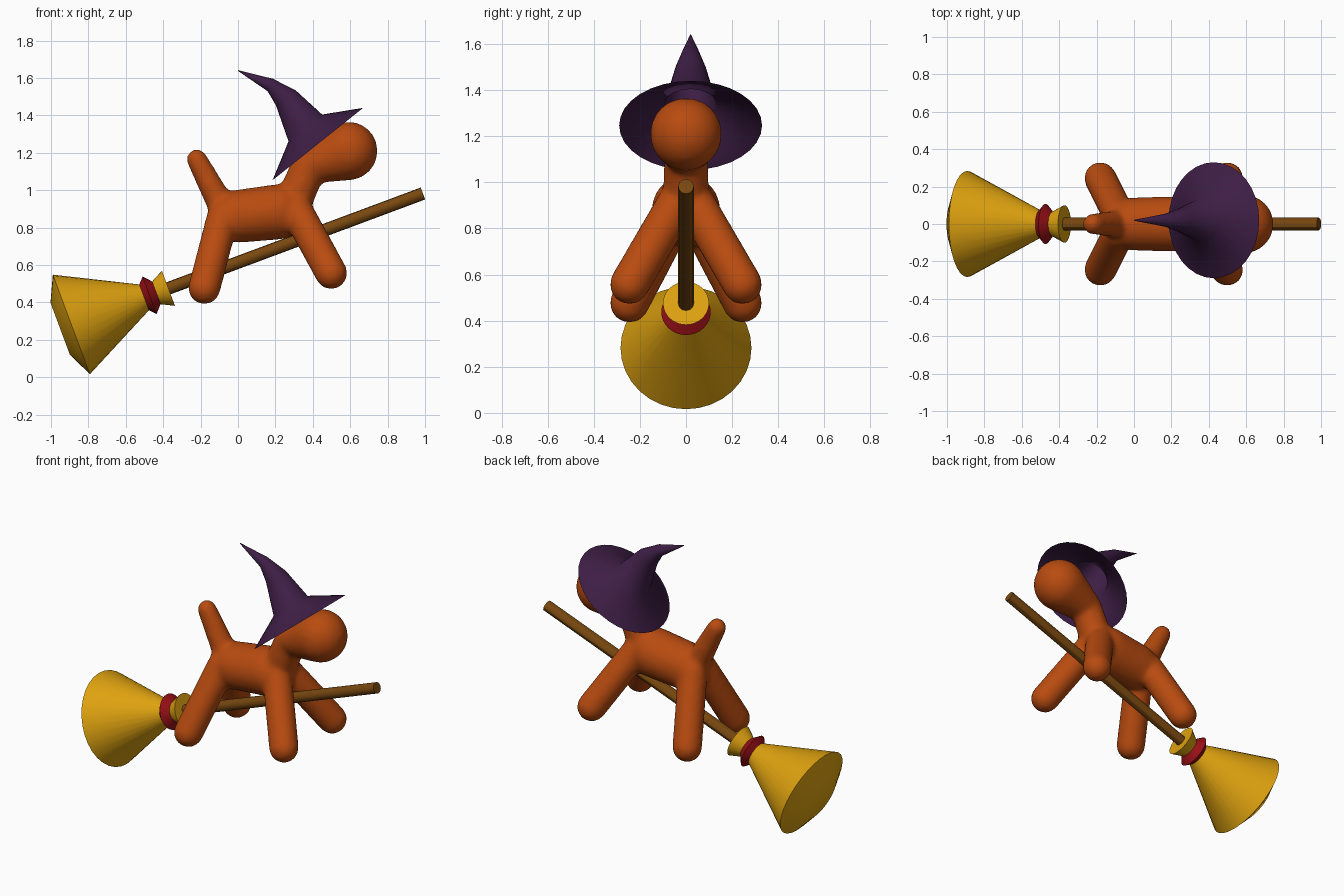
import bpy, bmesh, math
from mathutils import Vector

if "Cube" in bpy.data.objects:
    bpy.data.objects.remove(bpy.data.objects["Cube"])


def material(name, color):
    m = bpy.data.materials.new(name)
    m.diffuse_color = (*color, 1)
    m.use_nodes = True
    m.node_tree.nodes["Principled BSDF"].inputs["Base Color"].default_value = m.diffuse_color
    return m


def make_object(name, bm, mat, angle=None):
    mesh = bpy.data.meshes.new(name)
    bm.to_mesh(mesh)
    bm.free()
    mesh.materials.append(mat)
    ob = bpy.data.objects.new(name, mesh)
    bpy.context.collection.objects.link(ob)
    if angle:
        bpy.ops.object.select_all(action='DESELECT')
        bpy.context.view_layer.objects.active = ob
        ob.select_set(True)
        bpy.ops.object.shade_smooth_by_angle(angle=math.radians(angle))
    return ob


def loft(name, rings, mat, sides=32, cap_start=True, cap_end=True, angle=30):
    """Round skin through rings of (centre, radius, axis in the xz plane)."""
    bm = bmesh.new()
    loops = []
    for c, r, a in rings:
        a = Vector(a).normalized()
        v = Vector((0, 1, 0))
        u = v.cross(a)
        loops.append([bm.verts.new(Vector(c) + r * (u * math.cos(t) + v * math.sin(t)))
                      for t in (2 * math.pi * i / sides for i in range(sides))])
    for p, q in zip(loops, loops[1:]):
        for i in range(sides):
            j = (i + 1) % sides
            bm.faces.new((p[i], p[j], q[j], q[i]))
    if cap_start:
        bm.faces.new(loops[0][::-1])
    if cap_end:
        bm.faces.new(loops[-1])
    bmesh.ops.recalc_face_normals(bm, faces=bm.faces)
    return make_object(name, bm, mat, angle)


def add_capsule(bm, p, rp, q, rq):
    """Tapered capsule: convex hull of two balls."""
    pts = []
    for c, r in ((p, rp), (q, rq)):
        for i in range(1, 16):
            a = math.pi * i / 16
            for k in range(24):
                t = math.pi * k / 12
                pts.append(bm.verts.new(Vector(c) + r * Vector(
                    (math.sin(a) * math.cos(t), math.sin(a) * math.sin(t), math.cos(a)))))
    bmesh.ops.convex_hull(bm, input=pts)


orange = material("orange", (0.48, 0.07, 0.005))
yellow = material("straw", (0.73, 0.36, 0.005))
red = material("red", (0.31, 0.005, 0.008))
brown = material("wood", (0.19, 0.065, 0.005))
purple = material("purple", (0.048, 0.013, 0.06))

# Broom: every part is turned around one tilted axis, t runs to the bristles
axis = Vector((-0.937, 0, -0.349))
tie = Vector((-0.473, 0, 0.438))


def turned(name, profile, mat, sides=32):
    return loft(name, [(tie + axis * t, r, axis) for t, r in profile], mat, sides)


turned("broom_handle", [(-1.56, 0.034), (0, 0.034)], brown, 12)
turned("broom_collar", [(-0.108, 0.1), (0, 0.045)], yellow)
turned("broom_tie", [(-0.048, 0.055), (0, 0.107), (0.048, 0.055)], red)
turned("broom_bristles", [(0, 0.058), (0.446, 0.284), (0.51, 0.148)], yellow)

# Dog: overlapping capsules fused into one soft skin
bm = bmesh.new()
add_capsule(bm, (0.0, 0, 0.86), 0.142, (0.22, 0, 0.885), 0.148)      # body
add_capsule(bm, (-0.08, 0, 0.90), 0.075, (-0.22, 0, 1.165), 0.056)   # tail
add_capsule(bm, (0.29, 0, 0.92), 0.10, (0.38, 0, 1.13), 0.095)       # neck
add_capsule(bm, (0.38, 0, 1.13), 0.095, (0.59, 0, 1.21), 0.157)      # head
for s in (-1, 1):
    add_capsule(bm, (-0.08, 0.045 * s, 0.86), 0.087, (-0.18, 0.245 * s, 0.477), 0.087)
    add_capsule(bm, (0.31, 0.045 * s, 0.90), 0.087, (0.498, 0.245 * s, 0.557), 0.087)
bmesh.ops.delete(bm, geom=[v for v in bm.verts if not v.link_faces], context='VERTS')
dog = make_object("dog_body", bm, orange)
rm = dog.modifiers.new("fuse", 'REMESH')
rm.mode = 'VOXEL'
rm.voxel_size = 0.016
rm.use_smooth_shade = True
sm = dog.modifiers.new("soften", 'SMOOTH')
sm.factor = 0.5
sm.iterations = 10

# Pointed hat: open shell, wide brim, tip bending backwards
up = (-0.624, 0, 0.782)
loft("hat", [((0.427, 0.02, 1.247), 0.31, up),
             ((0.36, 0.02, 1.333), 0.115, up),
             ((0.255, 0.02, 1.495), 0.066, (-0.6, 0, 0.8)),
             ((0.172, 0.02, 1.563), 0.036, (-0.93, 0, 0.4)),
             ((0.0, 0.02, 1.64), 0.002, (-0.93, 0, 0.4))],
     purple, cap_start=False, angle=80)
